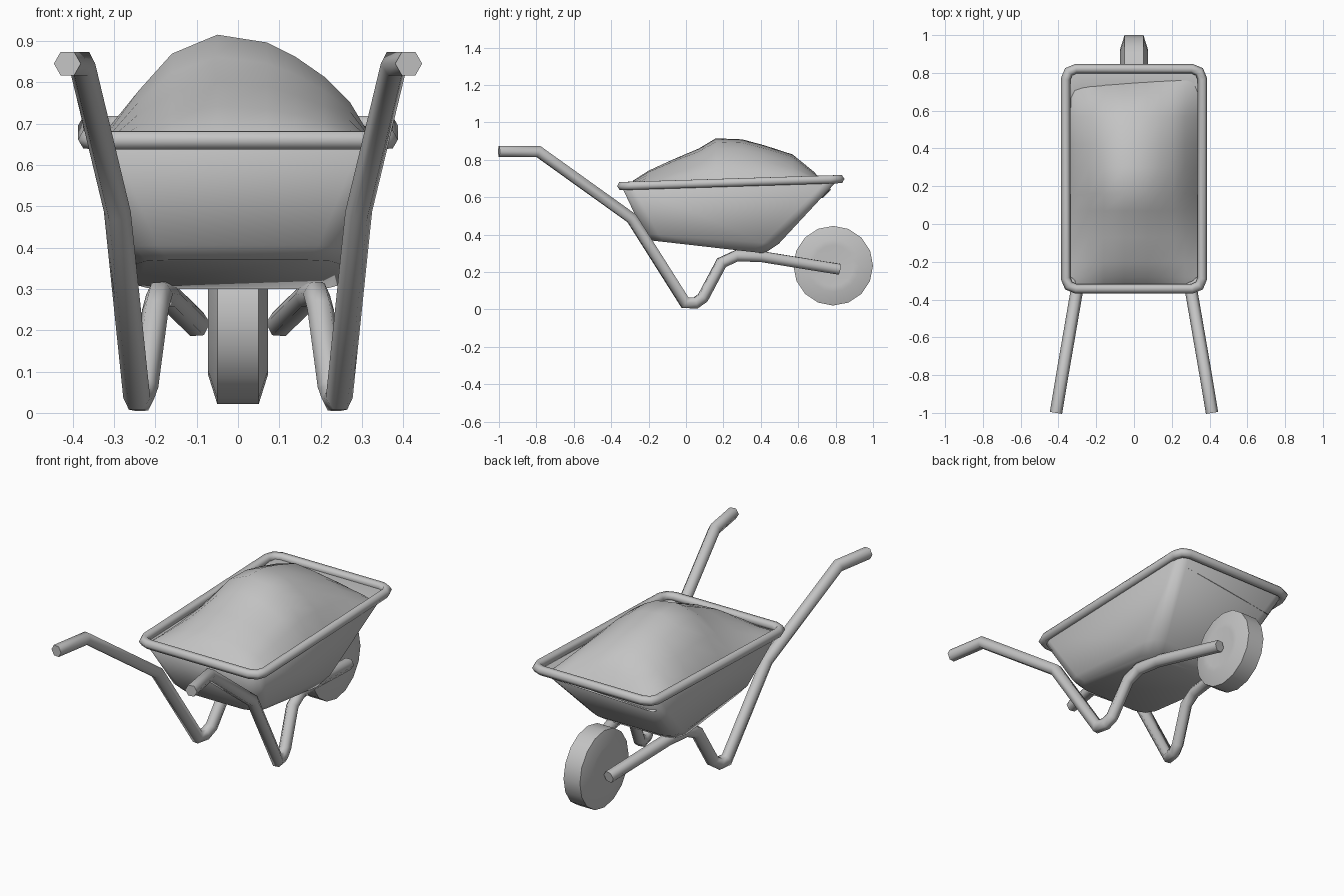
import bpy, bmesh, math
from mathutils import Vector

cube = bpy.data.objects.get("Cube")
if cube:
    bpy.data.objects.remove(cube, do_unlink=True)

GREY = (0.55, 0.55, 0.55, 1)
grey = bpy.data.materials.new("plain grey")
grey.use_nodes = True
grey.diffuse_color = GREY
shader = next(n for n in grey.node_tree.nodes if n.type == 'BSDF_PRINCIPLED')
shader.inputs["Base Color"].default_value = GREY


def finish(name, bm, angle):
    """Turn a bmesh into a named, smooth-shaded object."""
    bmesh.ops.recalc_face_normals(bm, faces=bm.faces)
    mesh = bpy.data.meshes.new(name)
    bm.to_mesh(mesh)
    bm.free()
    mesh.materials.append(grey)
    obj = bpy.data.objects.new(name, mesh)
    bpy.context.collection.objects.link(obj)
    bpy.ops.object.select_all(action='DESELECT')
    obj.select_set(True)
    bpy.context.view_layer.objects.active = obj
    bpy.ops.object.shade_smooth_by_angle(angle=math.radians(angle))
    return obj


def loft(rings, closed=False, cap_start=False, cap_end=False):
    """Skin a list of equal point rings."""
    bm = bmesh.new()
    loops = [[bm.verts.new(p) for p in ring] for ring in rings]
    pairs = list(zip(loops, loops[1:]))
    if closed:
        pairs.append((loops[-1], loops[0]))
    for a, b in pairs:
        for i in range(len(a)):
            j = (i + 1) % len(a)
            bm.faces.new((a[i], a[j], b[j], b[i]))
    if cap_start:
        bm.faces.new(loops[0])
    if cap_end:
        bm.faces.new(loops[-1])
    return bm


def tube(path, radius, closed=False, sides=6):
    """Mitred tube along a path of points."""
    path = [Vector(p) for p in path]
    n = len(path)
    dirs = [(path[(i + 1) % n] - path[i]).normalized() for i in range(n)]
    side = dirs[0].cross(Vector((0, 0, 1))).normalized()
    up = side.cross(dirs[0])
    ring = []
    for k in range(sides):
        a = math.tau * k / sides
        ring.append(path[0] + radius * (math.cos(a) * side + math.sin(a) * up))
    rings = []
    for i in range(n):
        incoming = dirs[i - 1] if i or closed else dirs[0]
        outgoing = dirs[i] if i < n - 1 or closed else incoming
        normal = (incoming + outgoing).normalized()
        along = incoming if i else dirs[0]
        ring = [p + along * ((path[i] - p).dot(normal) / along.dot(normal)) for p in ring]
        rings.append(ring)
    return loft(rings, closed, not closed, not closed)


def rounded_ring(half_x, y0, y1, r, z0, z1, steps=2):
    """Rounded rectangle whose height runs from z0 at y0 to z1 at y1."""
    corners = [(half_x - r, y1 - r), (r - half_x, y1 - r),
               (r - half_x, y0 + r), (half_x - r, y0 + r)]
    points = []
    for q, (cx, cy) in enumerate(corners):
        for s in range(steps + 1):
            a = math.pi / 2 * (q + s / steps)
            x, y = cx + r * math.cos(a), cy + r * math.sin(a)
            points.append((x, y, z0 + (z1 - z0) * (y - y0) / (y1 - y0)))
    return points


# Bent tube frame: handle, leg and wheel arm on each side
side_path = [(0.413, -1, 0.845), (0.378, -0.79, 0.845), (0.292, -0.29, 0.487),
             (0.245, -0.005, 0.036), (0.235, 0.05, 0.034), (0.225, 0.09, 0.062),
             (0.2, 0.19, 0.25), (0.19, 0.27, 0.287), (0.17, 0.4, 0.283),
             (0.1, 0.82, 0.215)]
for label, sign in (("left", 1), ("right", -1)):
    finish(label + "_frame_tube", tube([(sign * x, y, z) for x, y, z in side_path], 0.033), 65)

# Tub shell with rolled rim
tub = finish("tub", loft([
    rounded_ring(0.362, -0.345, 0.815, 0.06, 0.66, 0.695),
    rounded_ring(0.275, -0.225, 0.495, 0.08, 0.405, 0.35),
    rounded_ring(0.245, -0.195, 0.42, 0.08, 0.37, 0.3),
], cap_end=True), 50)
wall = tub.modifiers.new("wall", 'SOLIDIFY')
wall.thickness = 0.01
wall.offset = -1
finish("tub_rim", tube(rounded_ring(0.362, -0.343, 0.822, 0.055, 0.66, 0.697), 0.025, closed=True), 65)

# Heaped load: two height profiles multiplied over a grid
across = [(-0.335, 0), (-0.31, 0.18), (-0.24, 0.5), (-0.16, 0.83), (-0.05, 1),
          (0.07, 0.93), (0.14, 0.8), (0.21, 0.62), (0.27, 0.4), (0.335, 0)]
along = [(-0.32, 0), (-0.28, 0.17), (-0.2, 0.36), (-0.07, 0.58), (0.07, 0.8), (0.16, 1),
         (0.3, 0.98), (0.42, 0.86), (0.57, 0.68), (0.7, 0.4), (0.78, 0)]
bm = bmesh.new()
grid = []
for y, hy in along:
    row = []
    for x, hx in across:
        back = max(0, (y - 0.57) / 0.21)
        slump = 0.05 * back * (0.335 - x) / 0.67
        corner = 0.93 if hx == 0 and hy == 0 else 1
        z = 0.645 + 0.27 * hx * hy - slump
        row.append(bm.verts.new((x * corner, 0.23 + (y - 0.23) * (1 + corner) / 2 - slump, z)))
    grid.append(row)
for a, b in zip(grid, grid[1:]):
    for i in range(len(a) - 1):
        bm.faces.new((a[i], a[i + 1], b[i + 1], b[i]))
finish("heaped_load", bm, 60)

# Chunky wheel turned around the x axis
profile = [(-0.068, 0.04), (-0.072, 0.11), (-0.073, 0.14), (-0.05, 0.213),
           (0.05, 0.213), (0.073, 0.14), (0.072, 0.11), (0.068, 0.04)]
SIDES = 16
wheel_rings = []
for x, r in profile:
    angles = [math.tau * k / SIDES for k in range(SIDES)]
    wheel_rings.append([(x, 0.787 + r * math.cos(a), 0.234 + r * math.sin(a)) for a in angles])
finish("wheel", loft(wheel_rings, cap_start=True, cap_end=True), 45)
